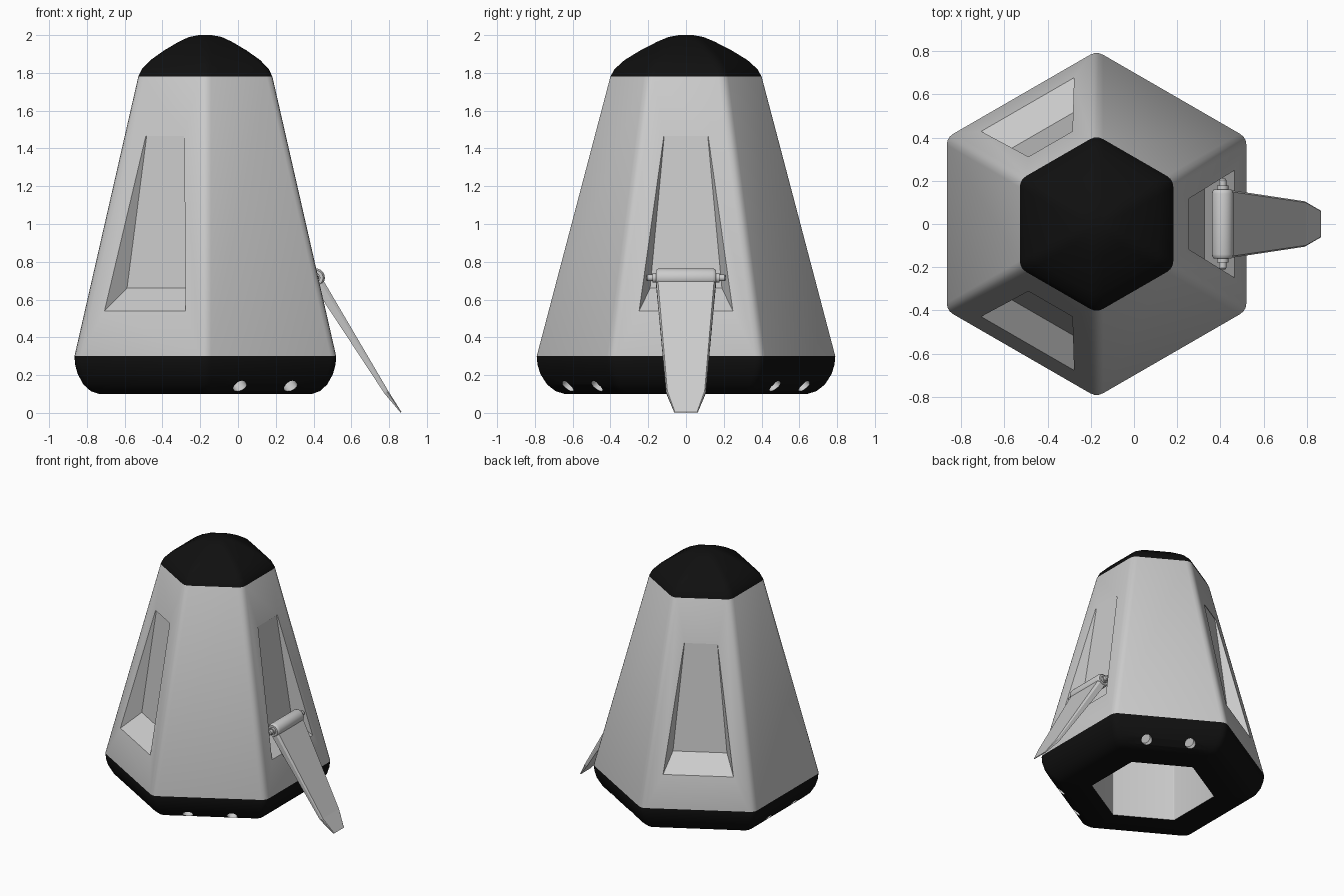
import bpy, bmesh, math
from mathutils import Vector

if "Cube" in bpy.data.objects:
    bpy.data.objects.remove(bpy.data.objects["Cube"])

CX = -0.173                      # hull axis, offset so the leg balances the bounds
APO = math.cos(math.radians(30))


def make_object(name, bm, mats=()):
    bmesh.ops.recalc_face_normals(bm, faces=bm.faces)
    me = bpy.data.meshes.new(name)
    bm.to_mesh(me)
    bm.free()
    for m in mats:
        me.materials.append(m)
    ob = bpy.data.objects.new(name, me)
    bpy.context.collection.objects.link(ob)
    return ob


def activate(ob):
    bpy.ops.object.select_all(action='DESELECT')
    ob.select_set(True)
    bpy.context.view_layer.objects.active = ob


def smooth(ob, deg=28):
    activate(ob)
    bpy.ops.object.shade_smooth_by_angle(angle=math.radians(deg))


def hex_ring(bm, r, z, w):
    """Hexagon loop with small rounded corners."""
    corner = [Vector((CX + r * math.cos(math.radians(30 + 60 * i)),
                      r * math.sin(math.radians(30 + 60 * i)), z)) for i in range(6)]
    ring = []
    for i, c in enumerate(corner):
        p0 = c + (corner[i - 1] - c).normalized() * w
        p2 = c + (corner[(i + 1) % 6] - c).normalized() * w
        for k in range(4):
            t = k / 3
            ring.append(bm.verts.new(p0 * (1 - t) ** 2 + c * 2 * t * (1 - t) + p2 * t * t))
    return ring


def loft(bm, rings, mat_of=lambda i: 0):
    """Bridge equal loops and cap both ends."""
    n = len(rings[0])
    for i in range(len(rings) - 1):
        a, b = rings[i], rings[i + 1]
        for j in range(n):
            f = bm.faces.new((a[j], a[(j + 1) % n], b[(j + 1) % n], b[j]))
            f.material_index = mat_of(i)
    bm.faces.new(rings[0]).material_index = mat_of(0)
    bm.faces.new(rings[-1]).material_index = mat_of(len(rings) - 2)


def on_face(deg, a, s, z):
    """Point at distance a out from the axis on a hull side, s along it."""
    c, n = math.cos(math.radians(deg)), math.sin(math.radians(deg))
    return Vector((CX + a * c - s * n, a * n + s * c, z))


grey = bpy.data.materials.new("hull_grey")
grey.diffuse_color = (0.8, 0.8, 0.8, 1)
grey.use_nodes = True
grey.node_tree.nodes["Principled BSDF"].inputs["Base Color"].default_value = grey.diffuse_color
black = bpy.data.materials.new("heat_black")
black.diffuse_color = (0.005, 0.005, 0.005, 1)
black.use_nodes = True
black.node_tree.nodes["Principled BSDF"].inputs["Base Color"].default_value = black.diffuse_color

# Hull: inner well, underside, rounded base, tapered sides, domed cap
profile = [(0.435, 0.95), (0.435, 0.10), (0.65, 0.10), (0.70, 0.115), (0.745, 0.15),
           (0.78, 0.205), (0.796, 0.255), (0.80, 0.30), (0.41, 1.78), (0.388, 1.82),
           (0.335, 1.868), (0.25, 1.92), (0.16, 1.966), (0.10, 1.99), (0.04, 2.0)]
bm = bmesh.new()
rings = [hex_ring(bm, r, z, 0.005 if i < 2 else min(0.035, r * 0.25))
         for i, (r, z) in enumerate(profile)]
loft(bm, rings, lambda i: 0 if i in (0, 7) else 1)
hull = make_object("hull", bm, (grey, black))

# Cutter: wedge-shaped leg bays on three sides, nozzle holes on the others
bm = bmesh.new()
for deg in (0, 120, 240):
    cols = []
    for sg in (-1, 1):
        top = on_face(deg, 0.421, sg * 0.115, 1.47)
        floor = on_face(deg, 0.50, sg * 0.19, 0.66)
        rim = on_face(deg, 0.638, sg * 0.248, 0.54)
        push = (rim - floor) * 0.3
        cols.append([bm.verts.new(p) for p in (top, floor, rim + push, top + push)])
    loft(bm, cols)
for deg in (60, 180, 300):
    for sg in (-1, 1):
        axis = (on_face(deg, 1, 0, -0.75) - on_face(deg, 0, 0, 0)).normalized()
        mid = on_face(deg, 0.63, sg * 0.155, 0.143)
        rot = axis.to_track_quat('Z', 'Y').to_matrix().to_4x4()
        rot.translation = mid
        bmesh.ops.create_cone(bm, cap_ends=True, segments=16, radius1=0.038,
                              radius2=0.038, depth=0.22, matrix=rot)
cutter = make_object("bay_and_nozzle_cutter", bm, (grey,))
cutter.hide_render = True

activate(hull)
mod = hull.modifiers.new("cut", 'BOOLEAN')
mod.operation = 'DIFFERENCE'
mod.solver = 'EXACT'
mod.object = cutter
bpy.ops.object.modifier_apply(modifier=mod.name)
bpy.data.objects.remove(cutter)
smooth(hull)

# Landing leg: tapered blade from the hinge to the ground
d = Vector((0.45, 0, -0.70)).normalized()
n = Vector((-d.z, 0, d.x))
bm = bmesh.new()
sections = []
for x, z, hw, th in ((0.415, 0.705, 0.16, 0.03), (0.785, 0.11, 0.105, 0.012),
                     (0.863, 0.003, 0.062, 0.003)):
    c = Vector((x, 0, z))
    sections.append([bm.verts.new(c + n * (th * u) + Vector((0, hw * v, 0)))
                     for u, v in ((1, 0.94), (0.4, 1), (-1, 1), (-1, -1), (0.4, -1), (1, -0.94))])
loft(bm, sections)
make_object("landing_leg", bm)


# Hinge: barrel with stepped pivot pins
def turned_part(name, steps, x, z, seg=24):
    bm = bmesh.new()
    rings = [[bm.verts.new((x + r * math.cos(2 * math.pi * k / seg), y,
                            z + r * math.sin(2 * math.pi * k / seg)))
              for k in range(seg)] for y, r in steps]
    loft(bm, rings)
    smooth(make_object(name, bm))


half = [(0.14, 0.05), (0.152, 0.047), (0.16, 0.04), (0.16, 0.026), (0.178, 0.026),
        (0.178, 0.018), (0.203, 0.018), (0.21, 0.012)]
turned_part("leg_hinge", [(-y, r) for y, r in reversed(half)] + half, 0.41, 0.715)
